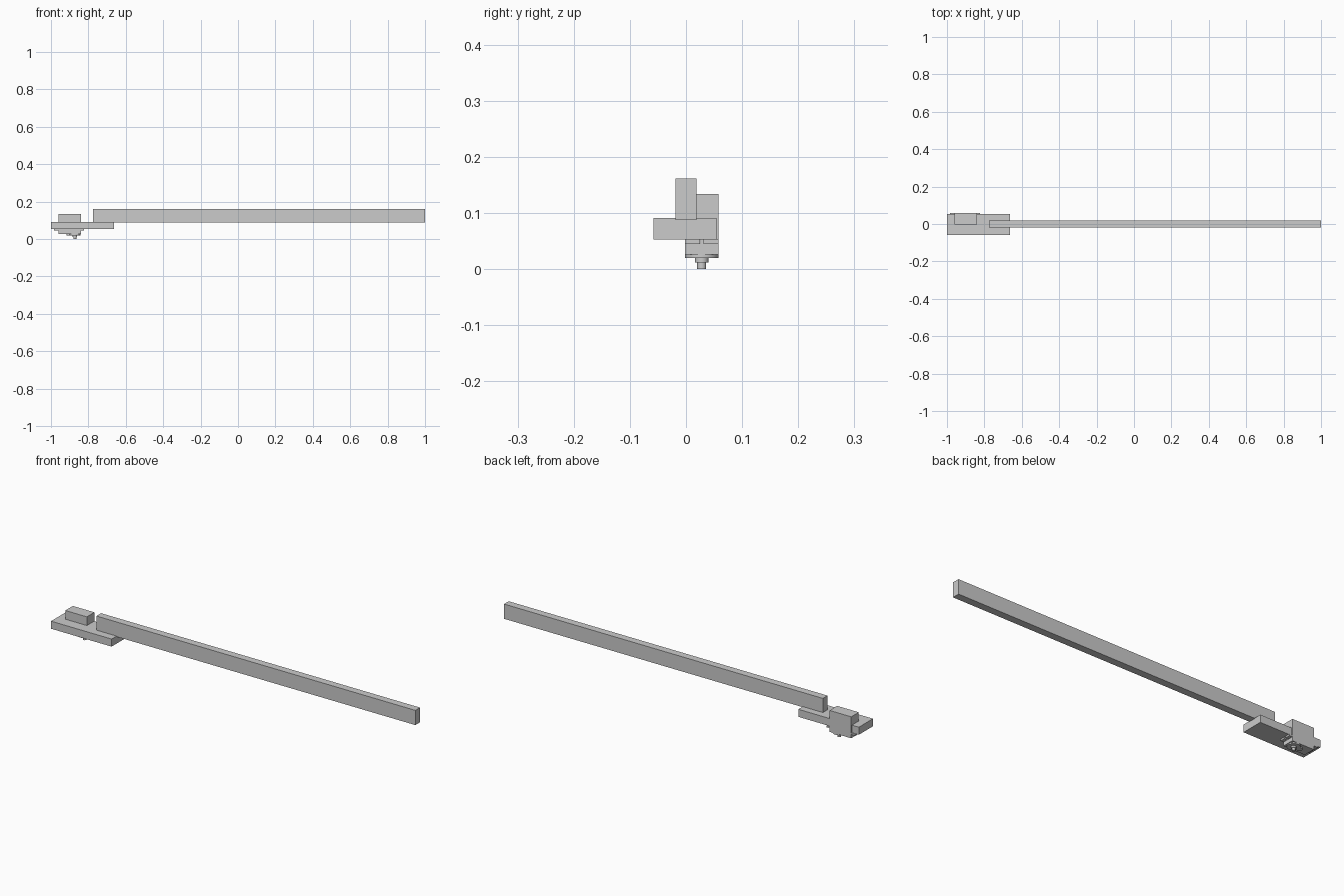
import bpy, math

if "Cube" in bpy.data.objects:
    bpy.data.objects.remove(bpy.data.objects["Cube"])


def box(name, x0, x1, y0, y1, z0, z1):
    bpy.ops.mesh.primitive_cube_add(size=1, location=((x0 + x1) / 2, (y0 + y1) / 2, (z0 + z1) / 2))
    o = bpy.context.object
    o.name = name
    o.scale = (x1 - x0, y1 - y0, z1 - z0)
    bpy.ops.object.transform_apply(location=False, rotation=False, scale=True)
    return o


def cyl(name, r, x, y, z0, z1, sides=32):
    bpy.ops.mesh.primitive_cylinder_add(vertices=sides, radius=r, depth=z1 - z0, location=(x, y, (z0 + z1) / 2))
    o = bpy.context.object
    o.name = name
    bpy.ops.object.shade_smooth_by_angle()
    return o


def cut(target, cutter):
    m = target.modifiers.new("cut", 'BOOLEAN')
    m.operation = 'DIFFERENCE'
    m.solver = 'EXACT'
    m.object = cutter
    bpy.context.view_layer.objects.active = target
    bpy.ops.object.modifier_apply(modifier=m.name)
    bpy.data.objects.remove(cutter)


def extrude_outline(name, pts, y0, y1):
    n = len(pts)
    verts = [(x, y, z) for y in (y0, y1) for x, z in pts]
    faces = [list(range(n)), list(range(2 * n - 1, n - 1, -1))]
    faces += [[i, i + n, (i + 1) % n + n, (i + 1) % n] for i in range(n)]
    me = bpy.data.meshes.new(name)
    me.from_pydata(verts, [], faces)
    o = bpy.data.objects.new(name, me)
    bpy.context.collection.objects.link(o)
    return o


# Long arm with a round-ended slot
arm = box("slotted_arm", -0.775, 1.0, -0.0185, 0.0185, 0.088, 0.162)
r, zc = 0.0115, 0.128
slot = []
for cx, start in ((0.97 - r, -90), (-0.635 + r, 90)):
    for i in range(13):
        a = math.radians(start + 15 * i)
        slot.append((cx + r * math.cos(a), zc + r * math.sin(a)))
cut(arm, extrude_outline("slot_cutter", slot, 0.05, -0.05))

# Base plate with a pocket for the servo, open at the back
SX0, SX1, SY0, SY1 = -0.96, -0.84, -0.002, 0.058
plate = box("base_plate", -1.0, -0.663, -0.058, 0.054, 0.053, 0.091)
cut(plate, box("pocket_cutter", SX0 - 0.001, SX1 + 0.001, SY0 - 0.001, 0.1, 0.0, 0.2))

# Servo body and mounting ears with open screw slots
yc = (SY0 + SY1) / 2
box("servo_body", SX0, SX1, SY0, SY1, 0.026, 0.134)
ears = box("servo_ears", -0.984, -0.823, SY0, SY1, 0.045, 0.053)
for x, end in ((-0.973, -1.0), (-0.834, -0.80)):
    cut(ears, cyl("hole_cutter", 0.006, x, yc, 0.03, 0.07))
    cut(ears, box("ear_slot_cutter", min(x, end), max(x, end), yc - 0.003, yc + 0.003, 0.03, 0.07))

# Gear housing and stepped output shaft underneath
cyl("gear_housing", 0.03, -0.872, yc, 0.020, 0.028)
cyl("idler_housing", 0.013, -0.905, yc, 0.020, 0.028)
cyl("shaft_collar", 0.012, -0.872, yc, 0.012, 0.021)
cyl("output_shaft", 0.008, -0.872, yc, 0.0, 0.013)
